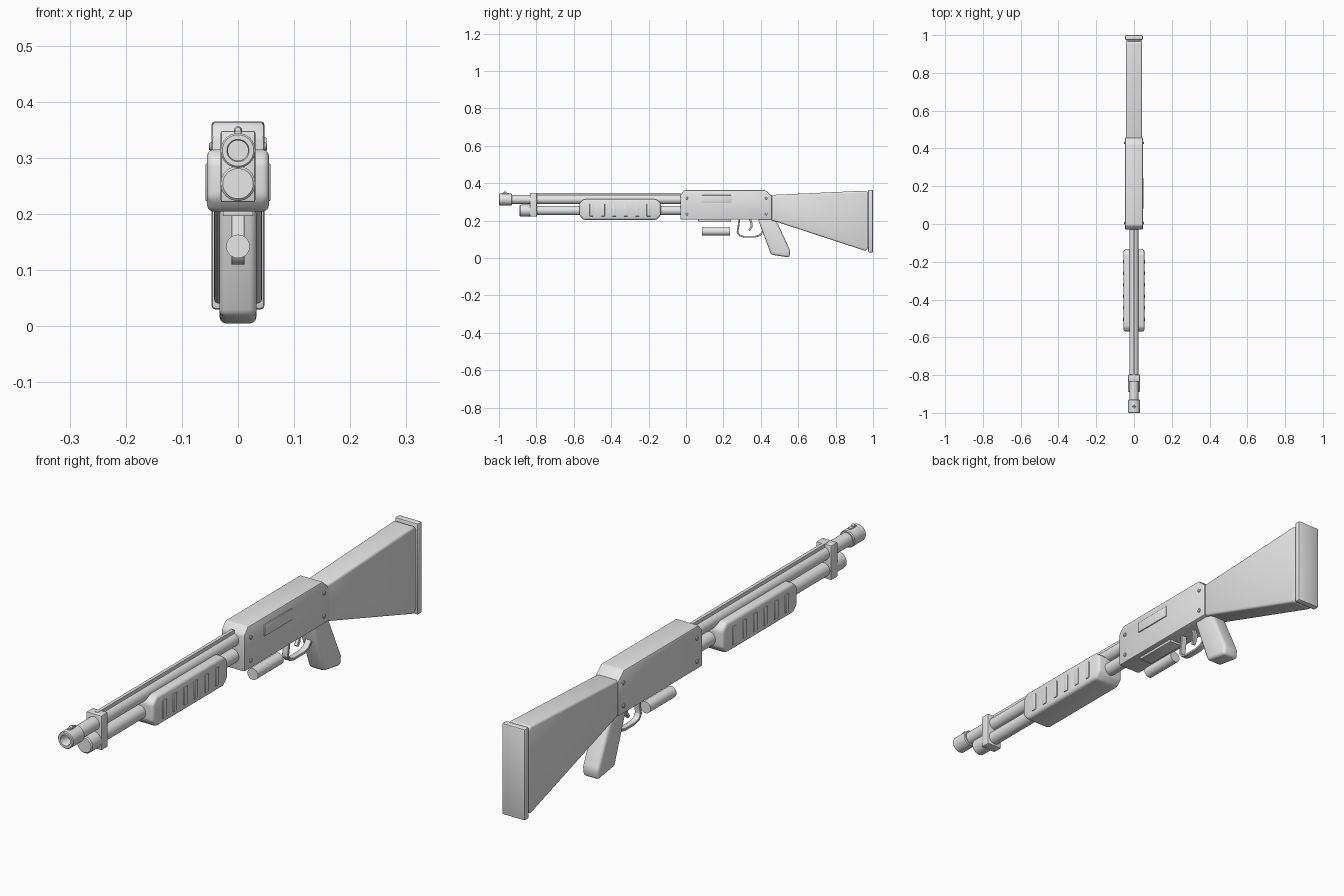
import bpy, bmesh, math
from mathutils import Vector

if "Cube" in bpy.data.objects:
    bpy.data.objects.remove(bpy.data.objects["Cube"])

grey = bpy.data.materials.new("plain grey")
grey.diffuse_color = (0.8, 0.8, 0.8, 1)
grey.use_nodes = True
grey.node_tree.nodes["Principled BSDF"].inputs["Base Color"].default_value = grey.diffuse_color


def finish(name, bm):
    bmesh.ops.recalc_face_normals(bm, faces=bm.faces)
    me = bpy.data.meshes.new(name)
    bm.to_mesh(me)
    bm.free()
    me.materials.append(grey)
    ob = bpy.data.objects.new(name, me)
    bpy.context.collection.objects.link(ob)
    bpy.ops.object.select_all(action='DESELECT')
    ob.select_set(True)
    bpy.context.view_layer.objects.active = ob
    bpy.ops.object.shade_smooth_by_angle(angle=math.radians(35))
    return ob


def slab(name, outline, x0, x1, bevel=0.0, segments=2):
    """Side outline of (y, z) points, extruded across x, with rounded edges."""
    bm = bmesh.new()
    face = bm.faces.new([bm.verts.new((x0, y, z)) for y, z in outline])
    ext = bmesh.ops.extrude_face_region(bm, geom=[face])
    moved = [v for v in ext["geom"] if isinstance(v, bmesh.types.BMVert)]
    bmesh.ops.translate(bm, vec=(x1 - x0, 0, 0), verts=moved)
    bmesh.ops.recalc_face_normals(bm, faces=bm.faces)
    if bevel:
        bmesh.ops.bevel(bm, geom=bm.edges[:], offset=bevel, segments=segments,
                        profile=0.5, affect='EDGES', clamp_overlap=True)
    return finish(name, bm)


def box(name, x, y, z, bevel=0.0):
    return slab(name, [(y[0], z[0]), (y[1], z[0]), (y[1], z[1]), (y[0], z[1])],
                x[0], x[1], bevel)


def lathe(name, profile, centre, axis='Y', sides=32):
    """Spin (radius, distance) points around an axis through centre."""
    bm = bmesh.new()
    rings = []
    for r, d in profile:
        if r == 0:
            angles = [0]
        else:
            angles = [2 * math.pi * i / sides for i in range(sides)]
        ring = []
        for a in angles:
            u, w = r * math.cos(a), r * math.sin(a)
            p = (u, d, w) if axis == 'Y' else (d, u, w)
            ring.append(bm.verts.new(Vector(p) + Vector(centre)))
        rings.append(ring)
    for a, b in zip(rings, rings[1:]):
        for i in range(sides):
            quad = [a[i % len(a)], a[(i + 1) % len(a)],
                    b[(i + 1) % len(b)], b[i % len(b)]]
            bm.faces.new(list(dict.fromkeys(quad)))
    return finish(name, bm)


def strip(name, path, thickness, half_width):
    """Flat bent strip following a (y, z) path."""
    pts = [Vector(p) for p in path]
    left, right = [], []
    for i, p in enumerate(pts):
        t = (pts[min(i + 1, len(pts) - 1)] - pts[max(i - 1, 0)]).normalized()
        n = Vector((-t.y, t.x)) * thickness / 2
        left.append(p + n)
        right.append(p - n)
    return slab(name, [tuple(p) for p in left + right[::-1]],
                -half_width, half_width, 0.0015, 1)


# Barrel, muzzle with recessed bore, rib and front sight
BARREL_Z, TUBE_Z = 0.313, 0.254
lathe("barrel", [(0, -0.94), (0.024, -0.94), (0.024, 0), (0, 0)], (0, 0, BARREL_Z))
lathe("muzzle", [(0, -0.96), (0.018, -0.96), (0.018, -0.995), (0.020, -1.0),
                 (0.028, -1.0), (0.031, -0.997), (0.031, -0.933),
                 (0.028, -0.93), (0, -0.93)], (0, 0, BARREL_Z))
box("barrel_rib", (-0.006, 0.006), (-0.82, -0.03), (0.33, 0.349))
box("sight_base", (-0.006, 0.006), (-0.98, -0.945), (0.335, 0.348), 0.002)
lathe("front_sight", [(0, -0.008), (0.005, -0.007), (0.0075, 0), (0.005, 0.007),
                      (0, 0.008)], (0, -0.967, 0.349), sides=12)

# Magazine tube, end cap and clamp
lathe("magazine_tube", [(0, -0.85), (0.025, -0.85), (0.025, 0), (0, 0)], (0, 0, TUBE_Z))
lathe("magazine_cap", [(0, -0.89), (0.027, -0.89), (0.031, -0.886),
                       (0.031, -0.83), (0, -0.83)], (0, 0, TUBE_Z))
box("barrel_clamp", (-0.031, 0.031), (-0.835, -0.797), (0.221, 0.348), 0.004)

# Pump with raised grip ribs on both sides
slab("pump", [(-0.57, 0.228), (-0.547, 0.204), (-0.158, 0.204), (-0.135, 0.228),
              (-0.135, 0.294), (-0.158, 0.315), (-0.547, 0.315), (-0.57, 0.294)],
     -0.055, 0.055, 0.011, 3)
for side in (-1, 1):
    for i in range(6):
        y = -0.505 + i * 0.061
        box("pump_rib", (side * 0.050, side * 0.058), (y - 0.010, y + 0.010),
            (0.223, 0.29), 0.002)

# Receiver with sloped top corners, port, loading plate and pins
slab("receiver", [(-0.03, 0.205), (0.46, 0.205), (0.46, 0.332), (0.425, 0.363),
                  (-0.008, 0.363), (-0.03, 0.338)], -0.047, 0.047, 0.006)
box("ejection_port", (0.04, 0.051), (0.083, 0.243), (0.294, 0.336), 0.002)
box("loading_plate", (-0.027, 0.027), (0.065, 0.24), (0.196, 0.21), 0.002)
for side in (-1, 1):
    for y in (0.005, 0.43):
        for z in (0.235, 0.32):
            lathe("receiver_pin", [(0, 0), (0.007, 0), (0.007, side * 0.009),
                                   (0.005, side * 0.011), (0, side * 0.011)],
                  (side * 0.041, y, z), 'X', 12)

# Loose shell under the receiver
lathe("shell", [(0, 0.085), (0.021, 0.085), (0.021, 0.235), (0, 0.235)], (0, 0, 0.142))

# Trigger and guard
strip("trigger_guard", [(0.285, 0.208), (0.28, 0.165), (0.275, 0.137), (0.287, 0.12),
                        (0.31, 0.114), (0.37, 0.114), (0.395, 0.122),
                        (0.41, 0.14), (0.425, 0.16)], 0.009, 0.012)
strip("trigger", [(0.342, 0.21), (0.35, 0.185), (0.349, 0.165), (0.337, 0.148)],
      0.011, 0.007)

# Pistol grip, stock and butt plate
slab("pistol_grip", [(0.383, 0.212), (0.455, 0.018), (0.553, 0.003), (0.557, 0.04),
                     (0.478, 0.212)], -0.033, 0.033, 0.012, 3)
slab("stock", [(0.45, 0.205), (0.96, 0.038), (0.975, 0.055), (0.975, 0.35),
               (0.96, 0.36), (0.45, 0.337)], -0.043, 0.043, 0.012, 3)
box("butt_plate", (-0.047, 0.047), (0.974, 1.0), (0.03, 0.365), 0.006)
